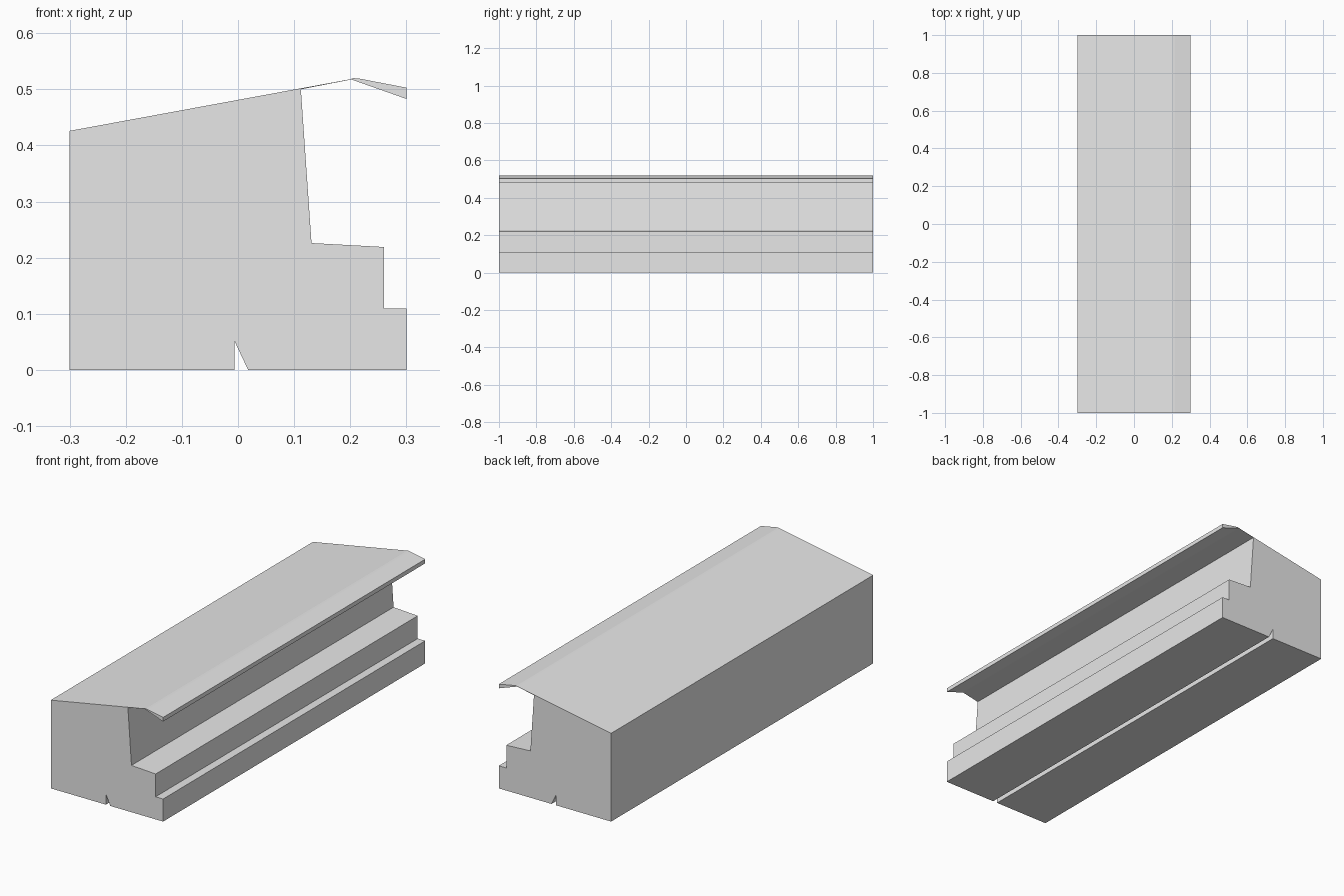
import bpy
import bmesh

cube = bpy.data.objects.get("Cube")
if cube:
    bpy.data.objects.remove(cube, do_unlink=True)

# Single grey finish
grey = bpy.data.materials.new("light_grey")
grey.use_nodes = True
colour = (0.8, 0.8, 0.8, 1)
grey.diffuse_color = colour
grey.node_tree.nodes["Principled BSDF"].inputs["Base Color"].default_value = colour

LENGTH = 2.0

# Cross-section (x, z): sloped top, drip lip, stepped side, grooved base
profile = [
    (-0.3, 0), (-0.3, 0.426),
    (0.2, 0.518), (0.206, 0.52), (0.217, 0.519),
    (0.3, 0.503), (0.3, 0.483),
    (0.202, 0.5175), (0.112, 0.5),
    (0.131, 0.226), (0.26, 0.219),
    (0.26, 0.109), (0.3, 0.109), (0.3, 0),
    (0.018, 0), (-0.006, 0.051), (-0.006, 0),
]

# Sweep the cross-section along y
bm = bmesh.new()
end = bm.faces.new([bm.verts.new((x, -LENGTH / 2, z)) for x, z in profile])
swept = bmesh.ops.extrude_face_region(bm, geom=[end], use_keep_orig=True)
verts = [g for g in swept["geom"] if isinstance(g, bmesh.types.BMVert)]
bmesh.ops.translate(bm, verts=verts, vec=(0, LENGTH, 0))
bmesh.ops.recalc_face_normals(bm, faces=bm.faces)
caps = [f for f in bm.faces if len(f.verts) > 4]
bmesh.ops.triangulate(bm, faces=caps, ngon_method='EAR_CLIP')

mesh = bpy.data.meshes.new("sill_block")
bm.to_mesh(mesh)
bm.free()
mesh.materials.append(grey)
sill = bpy.data.objects.new("sill_block", mesh)
bpy.context.collection.objects.link(sill)
